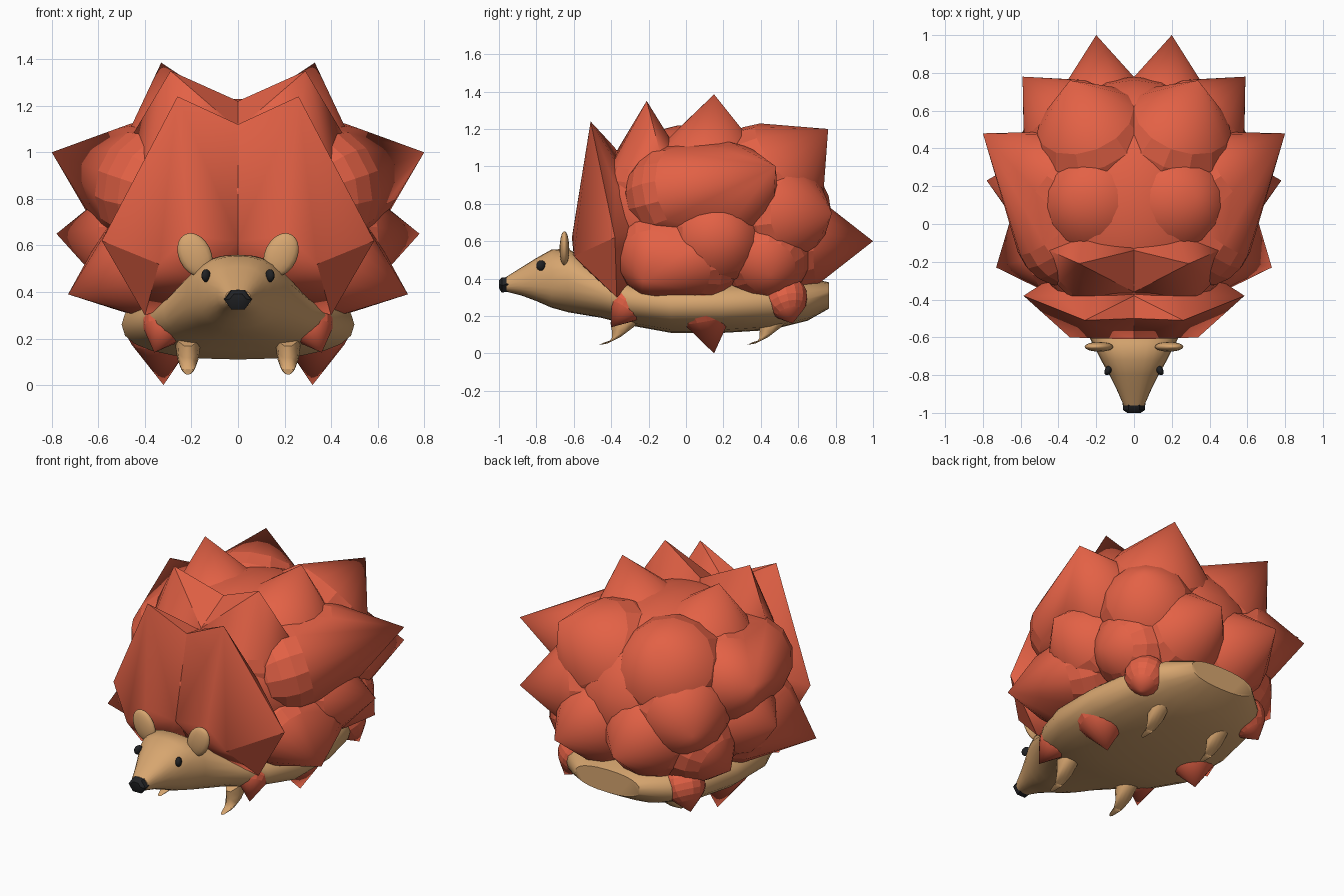
import bpy, bmesh, math
from mathutils import Vector, Matrix

if "Cube" in bpy.data.objects:
    bpy.data.objects.remove(bpy.data.objects["Cube"])


def material(name, rgb):
    m = bpy.data.materials.new(name)
    m.diffuse_color = (*rgb, 1)
    m.use_nodes = True
    m.node_tree.nodes["Principled BSDF"].inputs["Base Color"].default_value = m.diffuse_color
    return m


RED = material("quill_red", (0.77, 0.12, 0.06))
TAN = material("tan_skin", (0.68, 0.38, 0.16))
BLACK = material("dark", (0.015, 0.016, 0.018))


def finish(bm, name, mat, angle=40):
    bmesh.ops.recalc_face_normals(bm, faces=bm.faces[:])
    me = bpy.data.meshes.new(name)
    bm.to_mesh(me)
    bm.free()
    ob = bpy.data.objects.new(name, me)
    bpy.context.collection.objects.link(ob)
    me.materials.append(mat)
    bpy.ops.object.select_all(action='DESELECT')
    ob.select_set(True)
    bpy.context.view_layer.objects.active = ob
    bpy.ops.object.shade_smooth_by_angle(angle=math.radians(angle))
    return ob


def ellipsoid(name, loc, radii, mat, turn=None, seg=16, rings=10):
    bm = bmesh.new()
    m = Matrix.Translation(loc) @ (turn or Matrix()) @ Matrix.Diagonal((*radii, 1))
    bmesh.ops.create_uvsphere(bm, u_segments=seg, v_segments=rings, radius=1, matrix=m)
    return finish(bm, name, mat, 60)


def loft(name, sections, mat, seg=20, power=1.0):
    """Rings of (x, y, z, rx, rz) in planes facing y, capped."""
    bm = bmesh.new()
    rows = []
    for x, y, z, rx, rz in sections:
        row = []
        for i in range(seg):
            a = 2 * math.pi * i / seg
            c, s = math.cos(a), math.sin(a)
            row.append(bm.verts.new((x + rx * math.copysign(abs(c) ** power, c), y,
                                     z + rz * math.copysign(abs(s) ** power, s))))
        rows.append(row)
    for a, b in zip(rows, rows[1:]):
        for i in range(seg):
            j = (i + 1) % seg
            bm.faces.new((a[i], a[j], b[j], b[i]))
    bm.faces.new(rows[0])
    bm.faces.new(rows[-1])
    return finish(bm, name, mat)


def quill(name, balls, tips, side):
    """Bulging quill: hull of rounded bases (x, y, z, r) drawn out to points."""
    bm = bmesh.new()
    for x, y, z, r in balls:
        axis = (Vector(tips[0]) - Vector((x, y, z))).to_track_quat('Z', 'Y')
        bmesh.ops.create_uvsphere(
            bm, u_segments=14, v_segments=10, radius=r,
            matrix=Matrix.Translation((x, y, z)) @ axis.to_matrix().to_4x4())
    for t in tips:
        bm.verts.new(t)
    res = bmesh.ops.convex_hull(bm, input=bm.verts[:])
    junk = {v for v in res["geom_interior"] + res["geom_unused"]
            if isinstance(v, bmesh.types.BMVert)}
    bmesh.ops.delete(bm, geom=list(junk), context='VERTS')
    for v in bm.verts:
        v.co.x *= side
    finish(bm, name, RED, 35)


# Coat of quills: rounded core plus mirrored fat quills
ellipsoid("quill_core", (0, 0.1, 0.73), (0.57, 0.68, 0.5), RED, seg=24, rings=14)
quills = [
    # front collar: broad face with two points and a notch in the middle
    ([(0.17, -0.38, 0.62, 0.23)],
     [(0.26, -0.51, 1.24), (0, -0.5, 1.12), (0.585, -0.38, 0.62), (0.0, -0.61, 0.62),
      (0.34, -0.60, 0.52), (0.40, -0.38, 0.90), (0, -0.38, 1.1), (0.40, -0.37, 0.30)]),
    ([(0.31, -0.30, 0.27, 0.10)], [(0.36, -0.40, 0.14)]),
    # second row
    ([(0.20, -0.20, 0.88, 0.24)],
     [(0.29, -0.21, 1.35), (0, -0.14, 1.22), (0, -0.36, 1.1), (0.45, -0.14, 1.08)]),
    ([(0.37, -0.14, 0.53, 0.24), (0.40, 0.08, 0.52, 0.23)], [(0.73, -0.23, 0.39)]),
    # middle row
    ([(0.20, 0.12, 0.92, 0.32)], [(0.33, 0.15, 1.385)]),
    ([(0.37, -0.07, 0.85, 0.26), (0.38, 0.20, 0.85, 0.29)], [(0.80, 0.48, 1.00)]),
    ([(0.41, 0.15, 0.62, 0.26)], [(0.78, 0.23, 0.65)]),
    ([(0.33, 0.10, 0.27, 0.16)], [(0.32, 0.15, 0.0)]),
    # rear rows
    ([(0.20, 0.41, 0.90, 0.33)], [(0.34, 0.76, 1.20)]),
    ([(0.31, 0.49, 0.74, 0.28)], [(0.59, 0.78, 0.75)]),
    ([(0.33, 0.42, 0.53, 0.25)], [(0.62, 0.45, 0.42)]),
    ([(0.16, 0.53, 0.60, 0.29)], [(0.20, 1.00, 0.60)]),
    ([(0.36, 0.53, 0.30, 0.12)], [(0.43, 0.57, 0.16)]),
]
for i, (balls, tips) in enumerate(quills):
    for s in (1, -1):
        quill(f"quill_{i}_{'right' if s > 0 else 'left'}", balls, tips, s)

# Body tapering forward into the snout
loft("body_and_head", [
    (0, -0.96, 0.37, 0.055, 0.04), (0, -0.88, 0.385, 0.09, 0.075),
    (0, -0.80, 0.395, 0.13, 0.115), (0, -0.72, 0.40, 0.175, 0.155),
    (0, -0.63, 0.39, 0.22, 0.17), (0, -0.45, 0.32, 0.32, 0.13),
    (0, -0.30, 0.28, 0.42, 0.13), (0, -0.08, 0.26, 0.50, 0.15),
    (0, 0.20, 0.26, 0.50, 0.15), (0, 0.45, 0.27, 0.45, 0.145),
    (0, 0.65, 0.29, 0.36, 0.115), (0, 0.765, 0.31, 0.22, 0.07)], TAN, 24, 0.85)

# Nose
loft("nose", [(0, -1.0, 0.37, 0.035, 0.025), (0, -0.985, 0.365, 0.058, 0.046),
              (0, -0.95, 0.37, 0.06, 0.045)], BLACK, 6)

for s, n in ((1, "right"), (-1, "left")):
    # Eyes and ears
    ellipsoid(f"eye_{n}", (s * 0.137, -0.775, 0.47), (0.018, 0.028, 0.028), BLACK,
              Matrix.Rotation(s * 0.45, 4, 'Z'), 12, 8)
    ellipsoid(f"ear_{n}", (s * 0.185, -0.65, 0.56), (0.07, 0.026, 0.098), TAN,
              Matrix.Rotation(s * 0.45, 4, 'Y'))
    # Legs: tapered, curling forward to a pointed foot
    for part, y in (("front_leg", -0.31), ("back_leg", 0.48)):
        bm = bmesh.new()
        rows = []
        for dy, z, rx, ry in ((0.01, 0.22, 0.05, 0.11), (0, 0.16, 0.053, 0.09),
                              (-0.03, 0.11, 0.045, 0.06), (-0.075, 0.07, 0.03, 0.035),
                              (-0.14, 0.052, 0.014, 0.014)):
            rows.append([bm.verts.new((s * 0.215 + rx * math.cos(a),
                                       y + dy + ry * math.sin(a),
                                       z + 0.5 * ry * math.sin(a)))
                         for a in (2 * math.pi * i / 10 for i in range(10))])
        for a, b in zip(rows, rows[1:]):
            for i in range(10):
                j = (i + 1) % 10
                bm.faces.new((a[i], a[j], b[j], b[i]))
        bm.faces.new(rows[0])
        bm.faces.new(rows[-1])
        finish(bm, f"{part}_{n}", TAN, 60)
